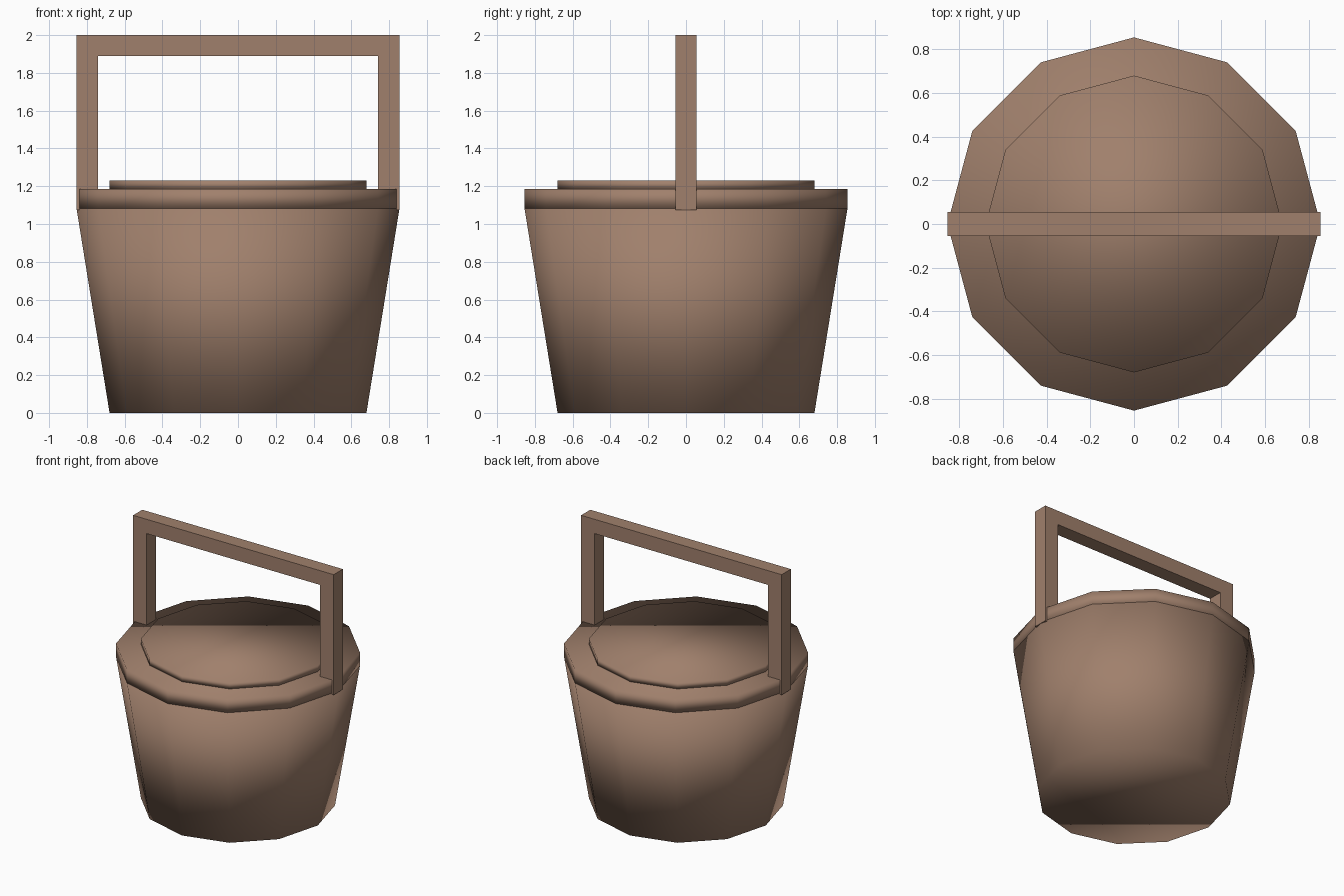
import bpy, bmesh

if "Cube" in bpy.data.objects:
    bpy.data.objects.remove(bpy.data.objects["Cube"])

wood = bpy.data.materials.new("brown_wood")
wood.diffuse_color = (0.352, 0.216, 0.150, 1.0)
wood.use_nodes = True
wood.node_tree.nodes["Principled BSDF"].inputs["Base Color"].default_value = wood.diffuse_color


def finish(name, bm, smooth):
    bmesh.ops.recalc_face_normals(bm, faces=bm.faces)
    for f in bm.faces:
        f.smooth = smooth
    mesh = bpy.data.meshes.new(name)
    bm.to_mesh(mesh)
    bm.free()
    mesh.materials.append(wood)
    obj = bpy.data.objects.new(name, mesh)
    bpy.context.collection.objects.link(obj)
    return obj


def tapered_drum(name, r_bottom, r_top, z0, z1):
    """Closed 12-sided drum with a corner on each axis, smooth shaded."""
    bm = bmesh.new()
    bmesh.ops.create_cone(bm, cap_ends=True, segments=12,
                          radius1=r_bottom, radius2=r_top, depth=z1 - z0)
    bmesh.ops.translate(bm, verts=bm.verts, vec=(0, 0, (z0 + z1) / 2))
    return finish(name, bm, True)


# Bucket body, lid and raised centre of the lid
R = 0.855
tapered_drum("bucket_body", 0.68, R, 0.0, 1.083)
tapered_drum("lid", R, R, 1.083, 1.185)
tapered_drum("lid_centre", 0.68, 0.68, 1.185, 1.23)

# Square handle: upside-down U profile extruded along y
inner, z_low, z_in, z_top, half = 0.74, 1.073, 1.89, 2.0, 0.056
profile = [(-R, z_low), (-R, z_top), (R, z_top), (R, z_low),
           (inner, z_low), (inner, z_in), (-inner, z_in), (-inner, z_low)]
bm = bmesh.new()
face = bm.faces.new([bm.verts.new((x, -half, z)) for x, z in profile])
ext = bmesh.ops.extrude_face_region(bm, geom=[face], use_keep_orig=True)
bmesh.ops.translate(bm, vec=(0, 2 * half, 0),
                    verts=[v for v in ext["geom"] if isinstance(v, bmesh.types.BMVert)])
finish("handle", bm, False)
